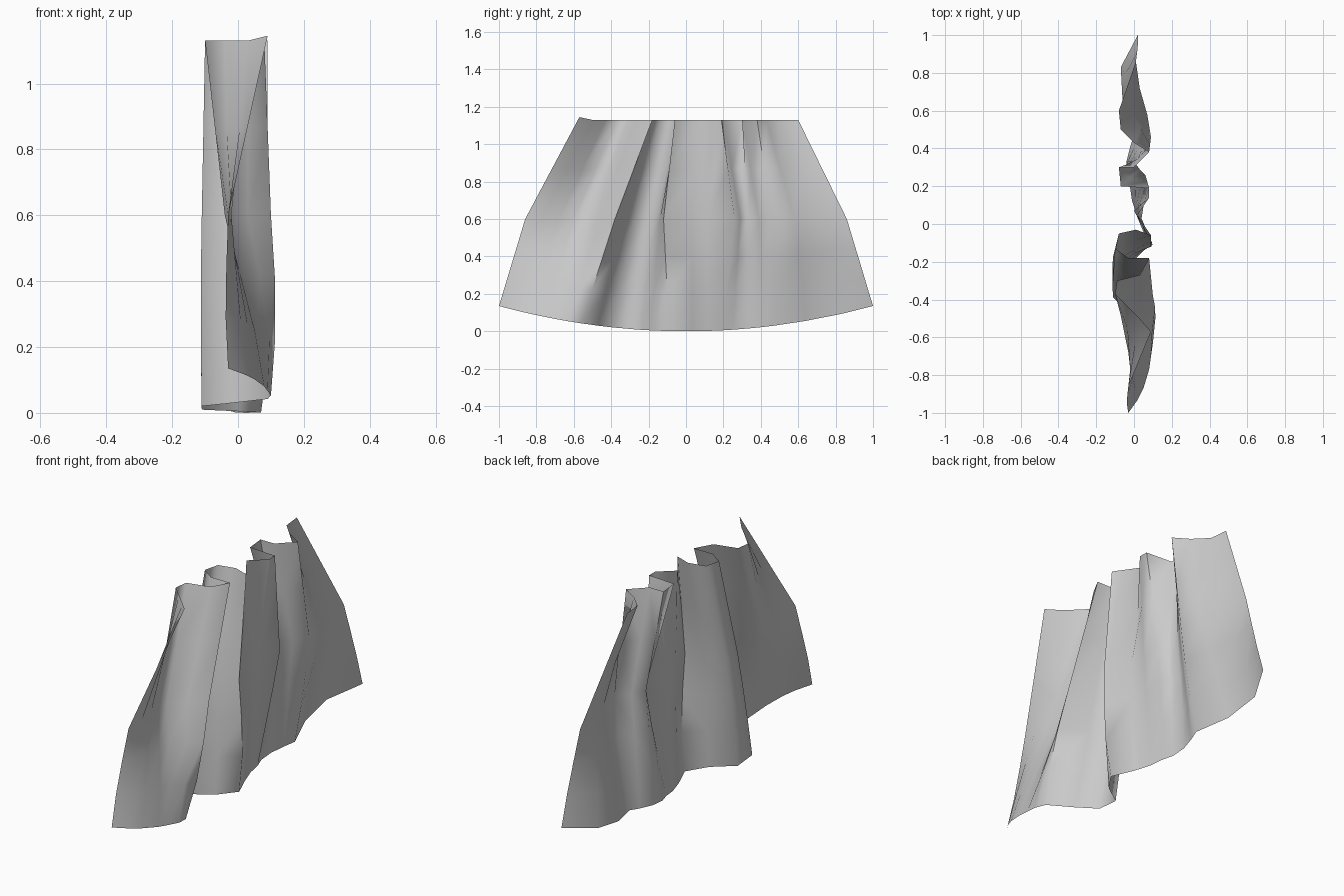
import bpy
import bmesh
from mathutils import Vector

cube = bpy.data.objects.get("Cube")
if cube:
    bpy.data.objects.remove(cube, do_unlink=True)

UNIT = 0.01        # profile coordinates are written in hundredths
MID_HEIGHT = 0.6
TOP_HEIGHT = 1.13

# Pleat outlines seen from above (x, y), with one station per fold line
HEM = [(-3, -100), (2, -93), (5, -87), (8, -77), (9, -70), (10, -63), (9, -56),
       (-2, -47), (-11, -39), (-11, -27), (0, -19), (7, -9), (2, 3), (-1, 12),
       (-2, 19), (-4, 25), (-4, 33), (-2, 41), (0, 47), (-6, 64), (-7, 83), (2, 100)]
MIDDLE = [(-3, -86), (-2, -77), (-3, -68), (-4, -60), (-4, -53), (3, -46), (10, -38),
          (-2, -32), (-11, -27), (-11, -17), (0, -14), (9, -12), (4, 3), (3, 11),
          (6, 26), (3, 29), (0, 33), (4, 39), (9, 46), (7, 58), (3, 72), (1, 86)]
GATHER = [(9, -57), (3, -50), (-4, -43), (-10, -37), (-9, -30), (3, -27), (8, -18),
          (-3, -18), (-10, -13), (-8, -5), (1, -3), (9, -6), (0, 7), (8, 14),
          (8, 19), (-7, 20), (-8, 30), (0, 30), (8, 38), (0, 43), (-7, 50), (-8, 60)]


def hem_height(y):
    """The hem rises in a gentle arc towards both ends."""
    return 0.135 * y * y


def make_row(profile, height):
    """Turn a pleat outline into a row of points at a height rule."""
    row = []
    for x, y in profile:
        x, y = x * UNIT, y * UNIT
        row.append(Vector((x, y, height(y))))
    return row


def blend(first, second, factor, billow=1.0):
    """Row between two others, with its folds deepened by billow."""
    row = [a.lerp(b, factor) for a, b in zip(first, second)]
    for point in row:
        point.x = max(-0.113, min(0.113, point.x * billow))
    return row


def build_sheet(name, rows, material):
    """Join rows of points into one open smooth sheet."""
    bm = bmesh.new()
    grid = [[bm.verts.new(point) for point in row] for row in rows]
    for lower, upper in zip(grid, grid[1:]):
        for i in range(len(lower) - 1):
            bm.faces.new((lower[i], lower[i + 1], upper[i + 1], upper[i]))
    for face in bm.faces:
        face.smooth = True
    mesh = bpy.data.meshes.new(name)
    bm.to_mesh(mesh)
    bm.free()
    mesh.materials.append(material)
    sheet = bpy.data.objects.new(name, mesh)
    bpy.context.collection.objects.link(sheet)
    return sheet


# Plain cloth colour
cloth = bpy.data.materials.new("light_grey_cloth")
cloth.use_nodes = True
colour = (0.6, 0.6, 0.6, 1.0)
cloth.diffuse_color = colour
cloth.node_tree.nodes["Principled BSDF"].inputs["Base Color"].default_value = colour

# Main levels of the cloth, then the billowing levels between them
hem = make_row(HEM, hem_height)
middle = make_row(MIDDLE, lambda y: MID_HEIGHT)
gather = make_row(GATHER, lambda y: TOP_HEIGHT)
gather[0].z += 0.015
low = blend(hem, middle, 0.33, 1.25)
belly = blend(low, middle, 0.5, 1.05)
shoulder = blend(middle, gather, 0.5)

drape = build_sheet("pleated_cloth", [hem, low, belly, middle, shoulder, gather], cloth)

# Smooth folds, with the tightest creases kept crisp
bpy.ops.object.select_all(action="DESELECT")
drape.select_set(True)
bpy.context.view_layer.objects.active = drape
bpy.ops.object.shade_smooth_by_angle(angle=1.4)
